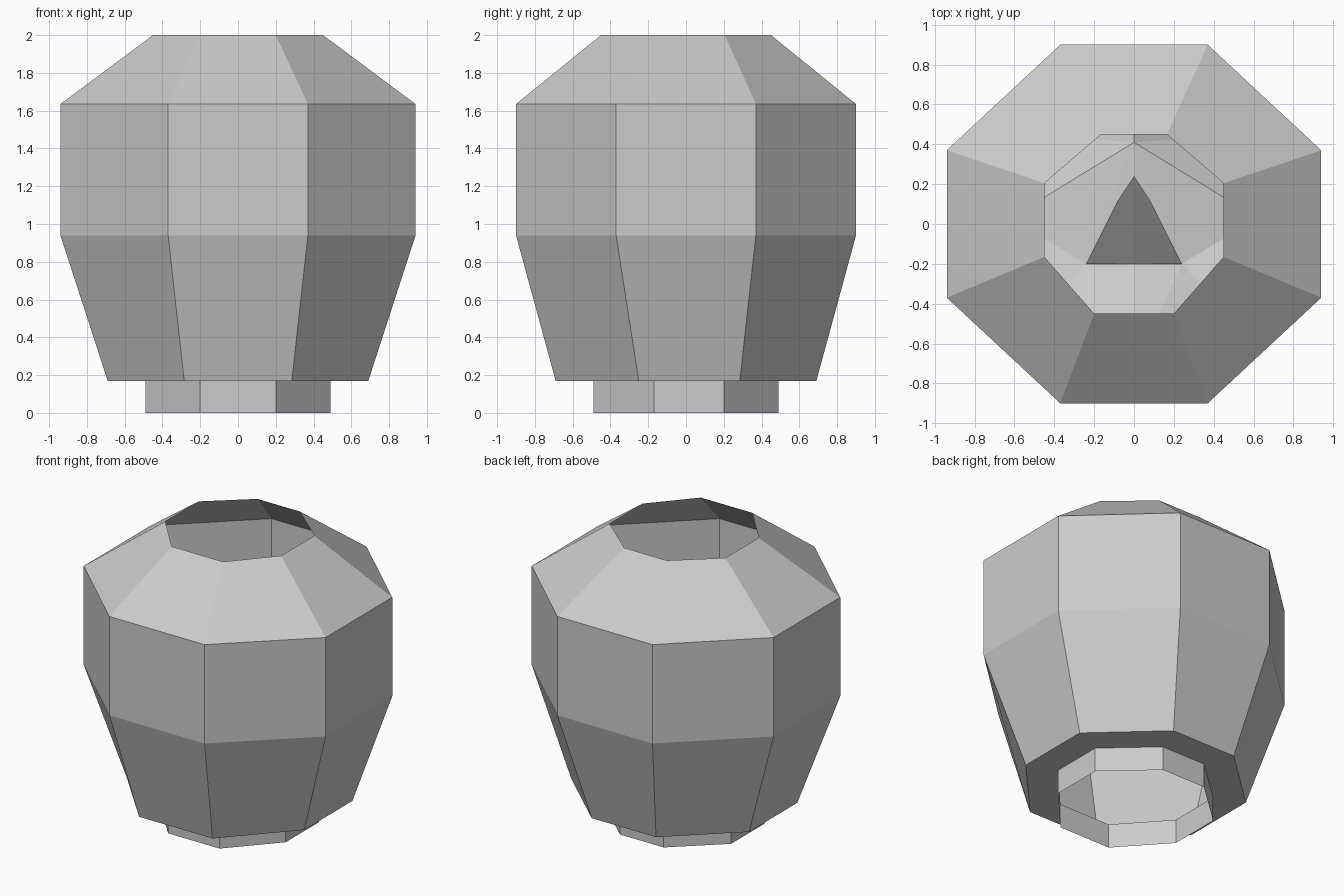
import bpy

if "Cube" in bpy.data.objects:
    bpy.data.objects.remove(bpy.data.objects["Cube"], do_unlink=True)

grey = bpy.data.materials.new("plain grey")
grey.use_nodes = True
COLOUR = (0.6, 0.6, 0.6, 1)
grey.diffuse_color = COLOUR
grey.node_tree.nodes["Principled BSDF"].inputs["Base Color"].default_value = COLOUR


def add_mesh(name, verts, faces):
    mesh = bpy.data.meshes.new(name)
    mesh.from_pydata(verts, [], faces)
    mesh.materials.append(grey)
    mesh.update()
    obj = bpy.data.objects.new(name, mesh)
    bpy.context.collection.objects.link(obj)
    return obj


def ring(rx, ry, front, back, low, high, z):
    """Eight-sided ring, counter-clockwise from the front edge."""
    return [(-front, -ry, z), (front, -ry, z), (rx, low, z), (rx, high, z),
            (back, ry, z), (-back, ry, z), (-rx, high, z), (-rx, low, z)]


def loft(name, rings):
    """Thin open shell through a stack of rings."""
    verts = [v for r in rings for v in r]
    faces = []
    for k in range(len(rings) - 1):
        for i in range(8):
            j = (i + 1) % 8
            a, b = 8 * k, 8 * (k + 1)
            faces.append((a + i, a + j, b + j, b + i))
    return add_mesh(name, verts, faces)


# Jar shell: open foot, underside ledge, tapered belly, straight wall, shoulder
foot = (0.49, 0.49, 0.20, 0.17, -0.17, 0.20)
base = (0.69, 0.69, 0.285, 0.25, -0.25, 0.285)
belly = (0.94, 0.90, 0.37, 0.37, -0.37, 0.37)
rim = (0.45, 0.45, 0.20, 0.165, -0.165, 0.205)
loft("foot_ring", [ring(*foot, 0), ring(*foot, 0.17)])
loft("jar_body", [ring(*foot, 0.17), ring(*base, 0.17), ring(*belly, 0.94),
                  ring(*belly, 1.635), ring(*rim, 2)])


def mirrored(name, middle, side, faces):
    """Mesh symmetric about x = 0; faces index middle points, then side points."""
    n, m = len(middle), len(side)
    verts = middle + side + [(-x, y, z) for x, y, z in side]
    flip = [tuple(i if i < n else i + m for i in reversed(f)) for f in faces]
    return add_mesh(name, verts, faces + flip)


# Faceted inner floor hidden in the belly
Z = 1.0
middle = [(0, -0.62, Z + 0.30), (0, -0.2, Z), (0, 0.41, Z), (0, 0.62, Z - 0.04)]
side = [(0.05, -0.62, Z + 0.30), (0.24, -0.2, Z - 0.03), (0.52, -0.5, Z + 0.08),
        (0.62, 0.03, Z - 0.1), (0.55, 0.45, Z - 0.35)]
mirrored("inner_floor", middle, side,
         [(0, 4, 5, 1), (4, 6, 5), (5, 6, 7), (1, 5, 2), (5, 7, 2), (2, 7, 8), (2, 8, 3)])

# Pointed wedge standing on the floor, sloping down to the front
middle = [(0, -0.2, Z), (0, 0.24, Z + 0.36), (0, 0.24, Z)]
side = [(0.24, -0.2, Z), (0.08, 0.12, Z + 0.25), (0.08, 0.12, Z)]
mirrored("inner_wedge", middle, side,
         [(0, 3, 4, 1), (3, 5, 4), (4, 5, 2, 1)])
